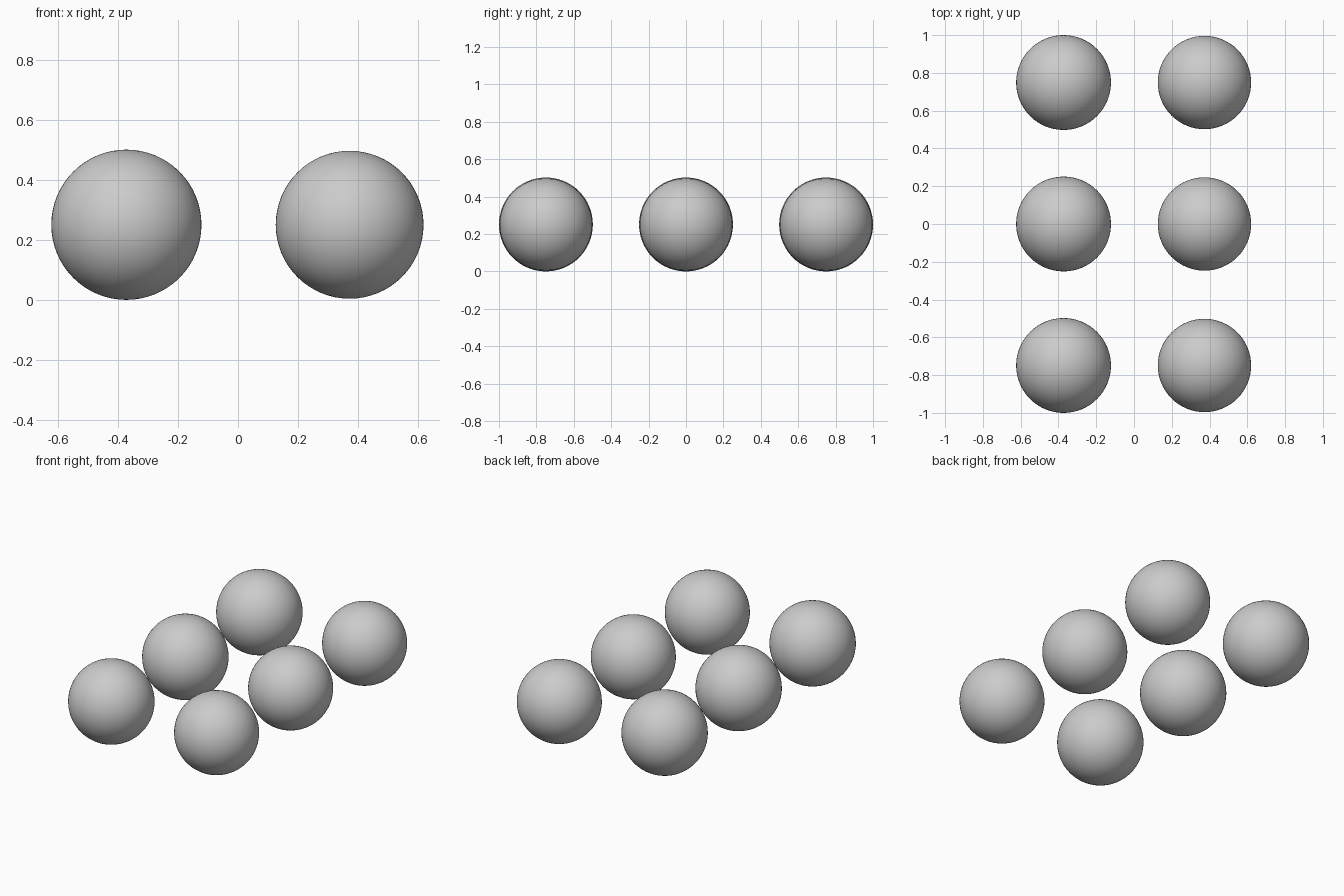
import bpy

if "Cube" in bpy.data.objects:
    bpy.data.objects.remove(bpy.data.objects["Cube"])

Z = 0.251  # common centre height, largest spheres touch the ground


def ball(name, x, y, r):
    bpy.ops.mesh.primitive_uv_sphere_add(segments=64, ring_count=32, radius=r, location=(x, y, Z))
    ob = bpy.context.object
    ob.name = name
    bpy.ops.object.shade_smooth()


# Two columns of three spheres, the right column very slightly smaller
for side, x, r in (("left", -0.373, 0.251), ("right", 0.373, 0.247)):
    for row, y in (("front", -0.749), ("middle", 0.0), ("back", 0.749)):
        ball(f"{side}_{row}_sphere", x, y, r)
